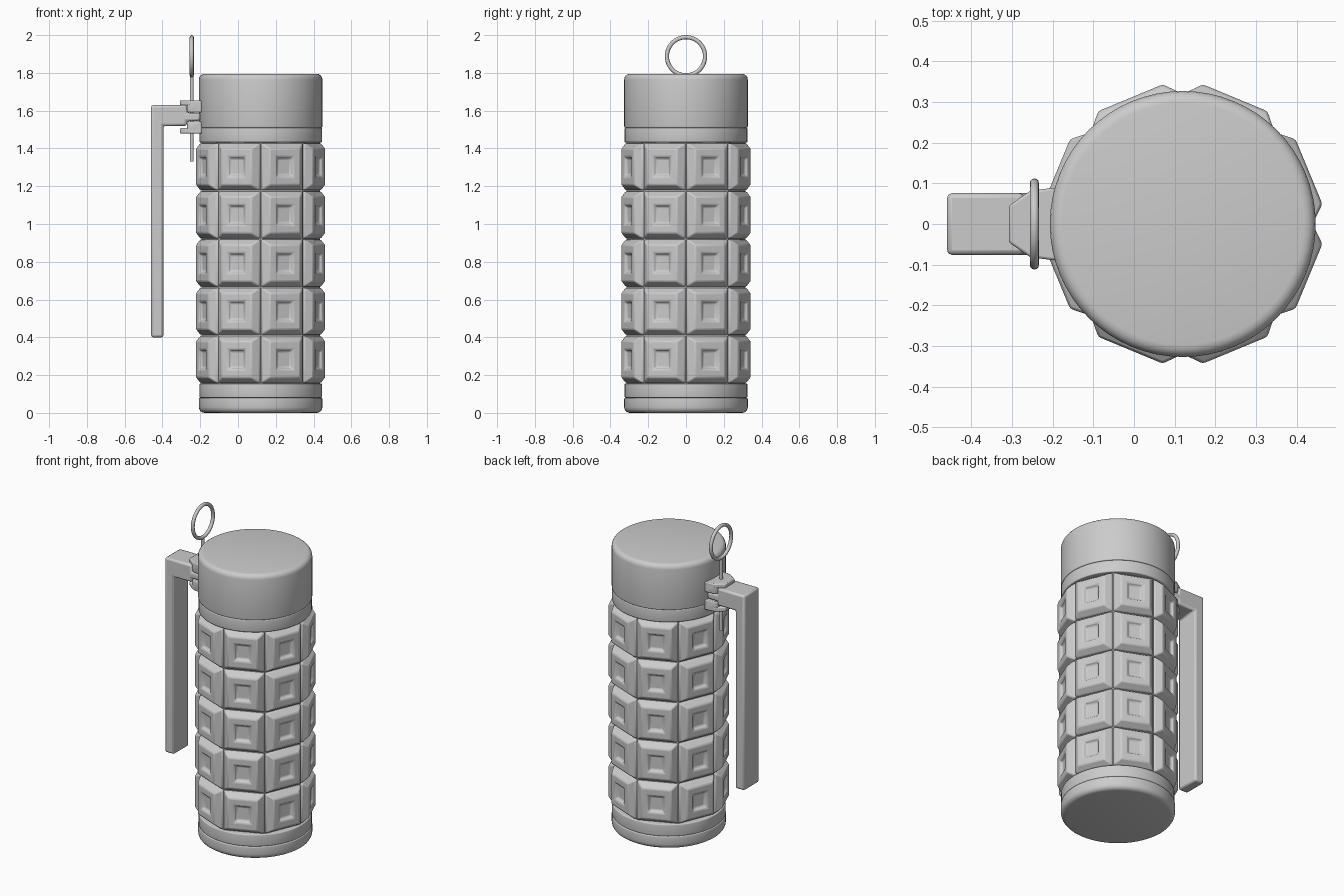
import bpy, bmesh, math
from mathutils import Matrix, Vector

if "Cube" in bpy.data.objects:
    bpy.data.objects.remove(bpy.data.objects["Cube"])

CX = 0.12          # axis of the body
PIN_X = -0.245     # axis of the safety pin

grey = bpy.data.materials.new("plain_grey")
grey.use_nodes = True
grey.diffuse_color = (0.6, 0.6, 0.6, 1)
grey.node_tree.nodes["Principled BSDF"].inputs["Base Color"].default_value = (0.6, 0.6, 0.6, 1)


def finish(obj, name, bevel=0, angle=35):
    """Name, colour, bevel and smooth one part."""
    obj.name = name
    obj.data.materials.clear()
    obj.data.materials.append(grey)
    if bevel:
        mod = obj.modifiers.new("bevel", 'BEVEL')
        mod.width, mod.segments = bevel, 2
        mod.limit_method = 'ANGLE'
    bpy.ops.object.select_all(action='DESELECT')
    obj.select_set(True)
    bpy.context.view_layer.objects.active = obj
    bpy.ops.object.shade_smooth_by_angle(angle=math.radians(angle))
    return obj


def from_bmesh(bm, name, bevel=0):
    bmesh.ops.recalc_face_normals(bm, faces=bm.faces)
    mesh = bpy.data.meshes.new(name)
    bm.to_mesh(mesh)
    bm.free()
    obj = bpy.data.objects.new(name, mesh)
    bpy.context.collection.objects.link(obj)
    return finish(obj, name, bevel)


def lathe(name, profile, sides=64):
    """Solid of revolution from (radius, z) points, with flat ends."""
    bm = bmesh.new()
    rings = [[bm.verts.new((CX + r * math.cos(math.tau * i / sides),
                            r * math.sin(math.tau * i / sides), z))
              for i in range(sides)] for r, z in profile]
    for a, b in zip(rings, rings[1:]):
        for i in range(sides):
            j = (i + 1) % sides
            bm.faces.new((a[i], a[j], b[j], b[i]))
    bm.faces.new(rings[0])
    bm.faces.new(rings[-1])
    return from_bmesh(bm, name)


def prism(name, outline, axis, low, high, bevel):
    """Extrude an outline along y (outline in xz) or z (outline in xy)."""
    bm = bmesh.new()
    place = (lambda p, t: (p[0], t, p[1])) if axis == 'Y' else (lambda p, t: (p[0], p[1], t))
    a, b = [[bm.verts.new(place(p, t)) for p in outline] for t in (low, high)]
    bm.faces.new(a)
    bm.faces.new(b)
    for i in range(len(a)):
        j = (i + 1) % len(a)
        bm.faces.new((a[i], a[j], b[j], b[i]))
    return from_bmesh(bm, name, bevel)


# Turned body parts: base, bands and cap
def drum(name, r, z0, z1, low, high):
    pts = []
    for k in range(5):
        t = math.radians(22.5 * k)
        pts.append((r - low + low * math.sin(t), z0 + low - low * math.cos(t)))
    for k in range(5):
        t = math.radians(22.5 * k)
        pts.append((r - high + high * math.cos(t), z1 - high + high * math.sin(t)))
    return lathe(name, pts)


drum("base_plate", 0.327, 0, 0.08, 0.03, 0.006)
drum("lower_band", 0.325, 0.08, 0.155, 0.006, 0.006)
drum("upper_band", 0.325, 1.432, 1.51, 0.006, 0.006)
drum("cap", 0.327, 1.51, 1.795, 0.006, 0.03)
lathe("core", [(0.314, 0.14), (0.314, 1.44)], 8)

# Studded sleeve: eight pads per row, five rows
STEPS = [(0.118, 0.124, -0.01), (0.118, 0.124, 0.008), (0.086, 0.096, 0.044),
         (0.049, 0.054, 0.044), (0.037, 0.042, 0.026)]
bm = bmesh.new()
for row in range(5):
    for k in range(8):
        turn = Matrix.Rotation(math.radians(22.5 + 45 * k), 4, 'Z')
        move = Matrix.Translation((CX, 0, 0.283 + 0.255 * row))
        loops = [[bm.verts.new(move @ turn @ Vector((0.292 + d, sy * w, sz * h)))
                  for sy, sz in ((-1, -1), (1, -1), (1, 1), (-1, 1))]
                 for w, h, d in STEPS]
        for a, b in zip(loops, loops[1:]):
            for i in range(4):
                j = (i + 1) % 4
                bm.faces.new((a[i], a[j], b[j], b[i]))
        bm.faces.new(loops[0])
        bm.faces.new(loops[-1])
from_bmesh(bm, "sleeve_pads", 0.007)

# Lever: arm plus long handle, with a thin tongue into the bracket
prism("lever", [(-0.46, 0.4), (-0.395, 0.4), (-0.395, 1.52), (-0.27, 1.52), (-0.27, 1.545),
                (-0.2, 1.545), (-0.2, 1.588), (-0.27, 1.588), (-0.27, 1.63), (-0.46, 1.63)],
      'Y', -0.076, 0.076, 0.012)

# Bracket: two clamp jaws with tapered lips
for side, sign in (("upper", 1), ("lower", -1)):
    mid = 1.567
    lip = sorted((mid + sign * 0.06, mid + sign * 0.088))
    jaw = sorted((mid + sign * 0.024, mid + sign * 0.088))
    prism(side + "_bracket_lip", [(-0.308, -0.045), (-0.255, -0.082), (-0.19, -0.09),
                                  (-0.19, 0.09), (-0.255, 0.082), (-0.308, 0.045)],
          'Z', *lip, 0.006)
    prism(side + "_bracket_jaw", [(-0.27, -0.07), (-0.255, -0.082), (-0.19, -0.09),
                                  (-0.19, 0.09), (-0.255, 0.082), (-0.27, 0.07)],
          'Z', *jaw, 0.006)

# Safety pin and pull ring
bpy.ops.mesh.primitive_cylinder_add(vertices=16, radius=0.01, depth=0.46,
                                    location=(PIN_X, 0, 1.56))
finish(bpy.context.object, "safety_pin")
bpy.ops.mesh.primitive_torus_add(major_radius=0.101, minor_radius=0.011, major_segments=48,
                                 minor_segments=12, location=(PIN_X, 0, 1.888),
                                 rotation=(0, math.pi / 2, 0))
finish(bpy.context.object, "pull_ring")
